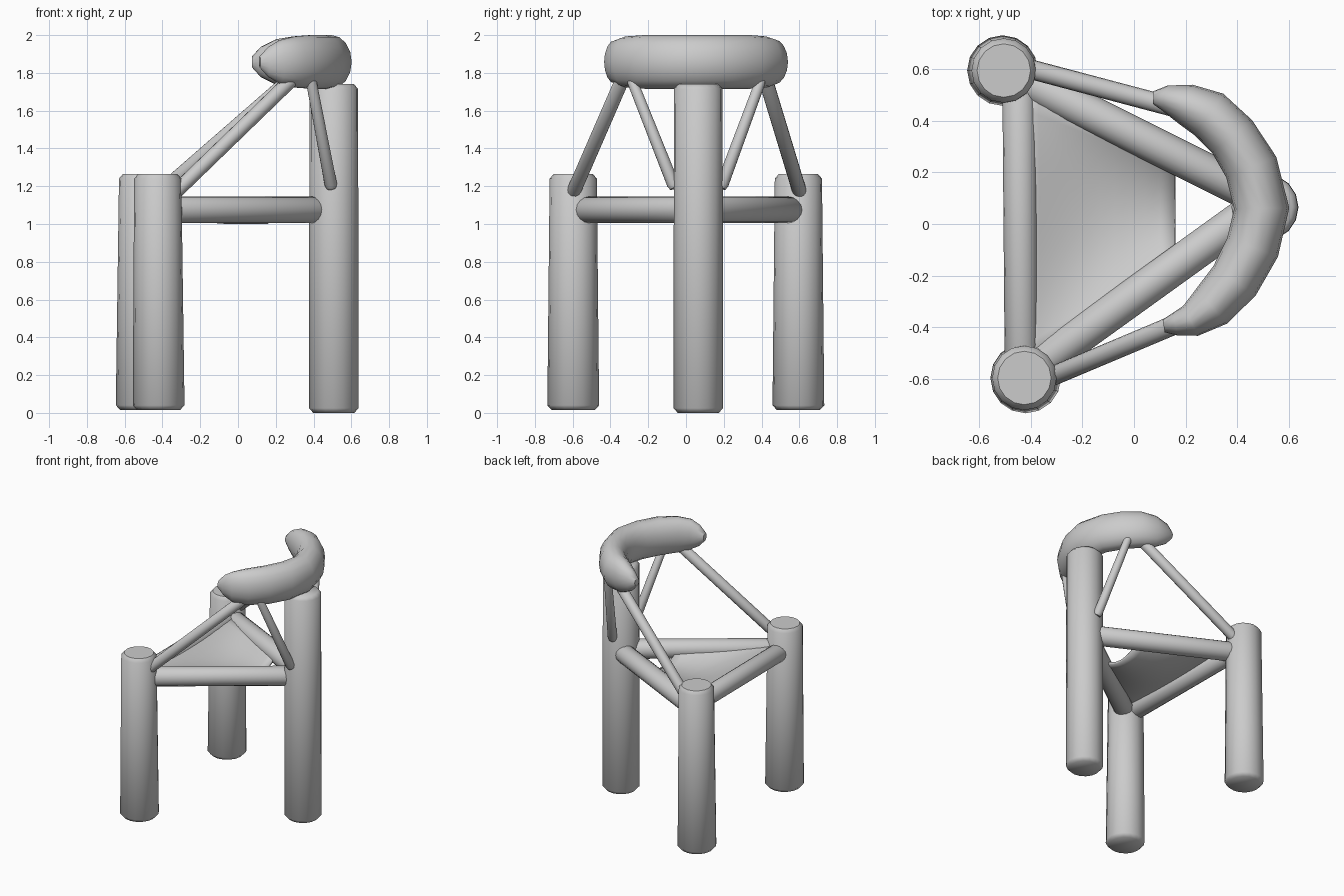
import bpy, bmesh, math
from mathutils import Vector

if "Cube" in bpy.data.objects:
    bpy.data.objects.remove(bpy.data.objects["Cube"])

UP = Vector((0, 0, 1))


def finish(name, bm, angle=50):
    bmesh.ops.recalc_face_normals(bm, faces=bm.faces)
    me = bpy.data.meshes.new(name)
    bm.to_mesh(me)
    bm.free()
    ob = bpy.data.objects.new(name, me)
    bpy.context.collection.objects.link(ob)
    bpy.ops.object.select_all(action='DESELECT')
    ob.select_set(True)
    bpy.context.view_layer.objects.active = ob
    bpy.ops.object.shade_smooth_by_angle(angle=math.radians(angle))
    return ob


def sweep(name, path, sides=16):
    """Loft elliptical rings along path: entries are (point, half width, half height)."""
    bm = bmesh.new()
    pts = [Vector(p[0]) for p in path]
    rings = []
    for i, (p, w, h) in enumerate(path):
        d = (pts[min(i + 1, len(pts) - 1)] - pts[max(i - 1, 0)]).normalized()
        side = d.cross(Vector((1, 0, 0)) if abs(d.z) > 0.99 else UP).normalized()
        top = side.cross(d)
        rings.append([bm.verts.new(pts[i] + side * w * math.cos(a) + top * h * math.sin(a))
                      for a in (2 * math.pi * k / sides for k in range(sides))])
    for a, b in zip(rings, rings[1:]):
        for k in range(sides):
            n = (k + 1) % sides
            bm.faces.new((a[k], a[n], b[n], b[k]))
    bm.faces.new(rings[0])
    bm.faces.new(rings[-1])
    return finish(name, bm)


def pole(name, a, b, ra, rb, cap, soft=0.75):
    """Straight round pole with softened ends."""
    a, b = Vector(a), Vector(b)
    d = (b - a).normalized()
    mid = (ra + rb) / 2
    sweep(name, [(a, ra * soft, ra * soft), (a + d * cap, ra, ra), ((a + b) / 2, mid, mid),
                 (b - d * cap, rb, rb), (b, rb * soft, rb * soft)])


# Log legs
pole("front_leg", (-0.42, -0.597, 0.015), (-0.425, -0.597, 1.265), 0.137, 0.125, 0.025, 0.83)
pole("back_leg", (-0.51, 0.595, 0.015), (-0.505, 0.595, 1.265), 0.137, 0.125, 0.025, 0.83)
pole("tall_leg", (0.507, 0.065, 0.0), (0.507, 0.065, 1.74), 0.131, 0.129, 0.025, 0.83)

# Seat rails
Z = 1.075
pole("left_rail", (-0.435, -0.6, Z), (-0.445, 0.6, Z), 0.066, 0.066, 0.03)
pole("front_rail", (-0.40, -0.567, Z), (0.45, 0.045, Z), 0.07, 0.07, 0.03)
pole("back_rail", (-0.45, 0.57, Z), (0.46, 0.115, Z), 0.07, 0.07, 0.03)

# Sagging sling seat stretched between the rails
bm = bmesh.new()
N = 10
grid = []
for i in range(N + 1):
    u = i / N
    x = -0.43 + 0.59 * u
    y0, y1 = -0.02 + 0.72 * (x - 0.36), 0.17 - 0.5 * (x - 0.35)
    row = []
    for j in range(N + 1):
        t = 2 * j / N - 1
        sag = 0.10 * (1 - t * t) * min(1, math.sin(min(u * 1.6, 1) * math.pi / 2))
        row.append(bm.verts.new((x, y0 + (y1 - y0) * j / N, 1.11 - sag)))
    grid.append(row)
for a, b in zip(grid, grid[1:]):
    for j in range(N):
        bm.faces.new((a[j], b[j], b[j + 1], a[j + 1]))
seat = finish("seat", bm)
mod = seat.modifiers.new("thickness", 'SOLIDIFY')
mod.thickness = 0.018
mod.offset = 0

# Braces holding up the armrest
pole("front_long_brace", (-0.34, -0.6, 1.16), (0.29, -0.335, 1.77), 0.038, 0.038, 0.02)
pole("back_long_brace", (-0.42, 0.605, 1.16), (0.28, 0.42, 1.77), 0.038, 0.038, 0.02)
pole("front_short_brace", (0.495, -0.06, 1.19), (0.385, -0.29, 1.77), 0.033, 0.028, 0.02)
pole("back_short_brace", (0.495, 0.185, 1.19), (0.385, 0.40, 1.77), 0.033, 0.028, 0.02)

# Curved padded armrest
arm = [(0.075, 0.49, 0.025, 0.03), (0.12, 0.488, 0.05, 0.08), (0.20, 0.465, 0.08, 0.12),
       (0.29, 0.425, 0.098, 0.135), (0.38, 0.34, 0.1, 0.142), (0.455, 0.22, 0.105, 0.142),
       (0.495, 0.06, 0.107, 0.142), (0.46, -0.09, 0.105, 0.142), (0.39, -0.22, 0.1, 0.142),
       (0.30, -0.32, 0.09, 0.135), (0.22, -0.375, 0.065, 0.115), (0.16, -0.388, 0.045, 0.08),
       (0.115, -0.395, 0.025, 0.03)]
sweep("armrest", [((x, y, 1.858), w, h) for x, y, w, h in arm])
